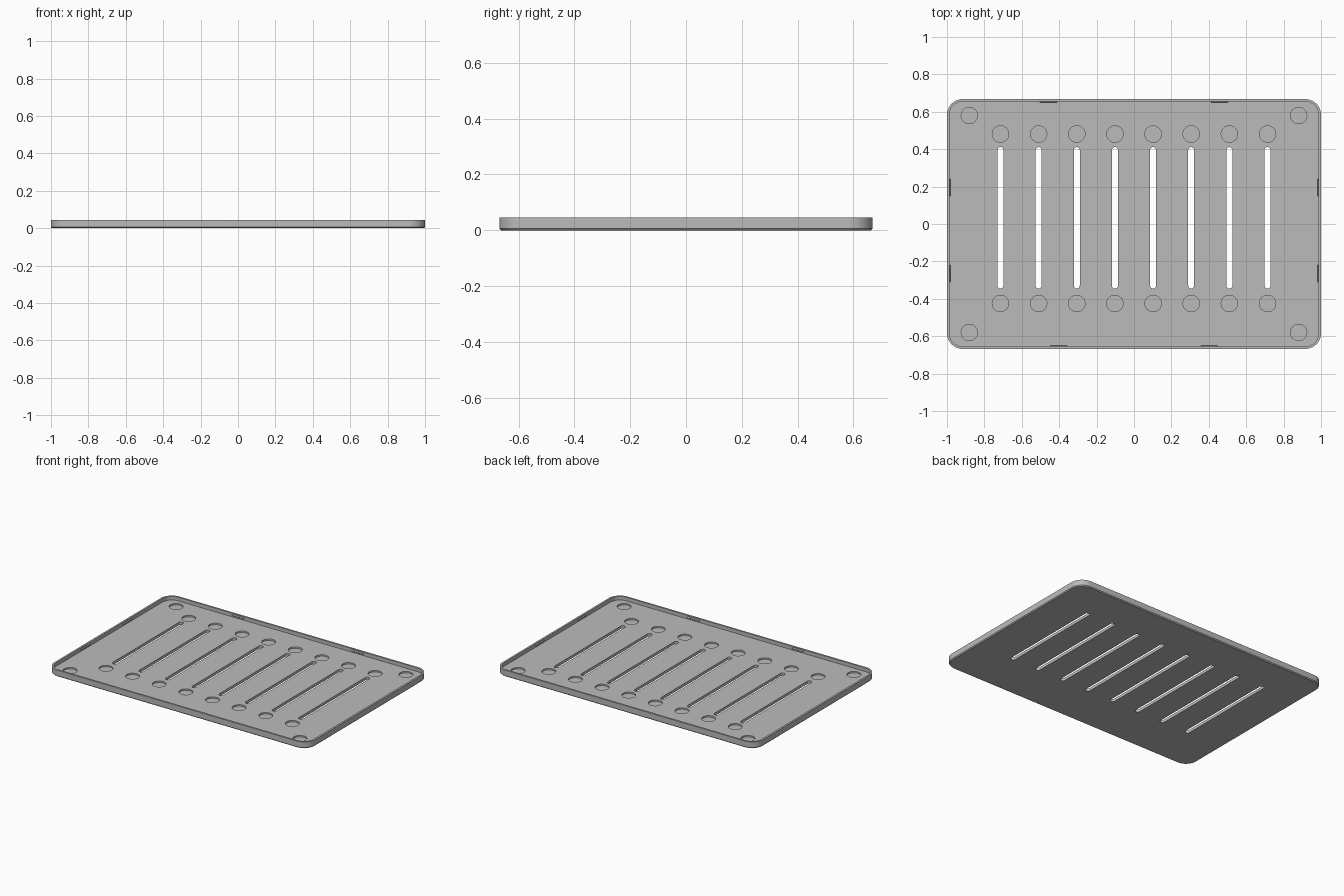
import bpy
import bmesh
from math import sin, cos, pi

if "Cube" in bpy.data.objects:
    bpy.data.objects.remove(bpy.data.objects["Cube"])

HALF_X, HALF_Y, HEIGHT = 1.0, 0.668, 0.045
WALL, FLOOR, RADIUS, CHAMFER = 0.013, 0.02, 0.085, 0.006
COUNT, PITCH = 8, 0.204

grey = bpy.data.materials.new("plain grey")
grey.use_nodes = True
colour = (0.5, 0.5, 0.5, 1)
grey.diffuse_color = colour
grey.node_tree.nodes["Principled BSDF"].inputs["Base Color"].default_value = colour


def outline(hx, hy, r, steps=10, cx=0, cy=0):
    """Points of a rounded rectangle, counter-clockwise."""
    pts = []
    for q, (sx, sy) in enumerate([(1, 1), (-1, 1), (-1, -1), (1, -1)]):
        for i in range(steps + 1):
            a = (q + i / steps) * pi / 2
            pts.append((cx + sx * (hx - r) + r * cos(a), cy + sy * (hy - r) + r * sin(a)))
    return pts


def loft(bm, sections):
    """Closed solid through a list of (points, z) sections."""
    rings = [[bm.verts.new((x, y, z)) for x, y in pts] for pts, z in sections]
    n = len(rings[0])
    for a, b in zip(rings, rings[1:]):
        for i in range(n):
            j = (i + 1) % n
            bm.faces.new((a[i], a[j], b[j], b[i]))
    bm.faces.new(rings[0][::-1])
    bm.faces.new(rings[-1])


def circle(x, y, r, sides=32):
    return [(x + r * cos(2 * pi * i / sides), y + r * sin(2 * pi * i / sides)) for i in range(sides)]


def finish(bm, name):
    bmesh.ops.recalc_face_normals(bm, faces=bm.faces)
    mesh = bpy.data.meshes.new(name)
    bm.to_mesh(mesh)
    bm.free()
    mesh.materials.append(grey)
    obj = bpy.data.objects.new(name, mesh)
    bpy.context.collection.objects.link(obj)
    return obj


# Tray: chamfered base, outer wall, rim, inner wall and floor
def inset(d):
    return outline(HALF_X - d, HALF_Y - d, RADIUS - d)


bm = bmesh.new()
loft(bm, [(inset(CHAMFER), 0), (inset(0), CHAMFER), (inset(0), HEIGHT),
          (inset(WALL), HEIGHT), (inset(WALL), FLOOR)])
tray = finish(bm, "tray")

# Cutter: through slots, each with a round recess beyond both ends
bm = bmesh.new()
recesses = [(sx * 0.88, sy * 0.58) for sx in (-1, 1) for sy in (-1, 1)]
for i in range(COUNT):
    x = (i - (COUNT - 1) / 2) * PITCH
    slot = outline(0.016, 0.378, 0.0159, 6, x, 0.033)
    loft(bm, [(slot, -0.05), (slot, 0.1)])
    recesses += [(x, -0.425), (x, 0.481)]
for x, y in recesses:
    ring = circle(x, y, 0.044)
    loft(bm, [(ring, 0.01), (ring, 0.1)])
cutter = finish(bm, "opening_cutter")
cutter.hide_render = True

cut = tray.modifiers.new("openings", "BOOLEAN")
cut.operation = "DIFFERENCE"
cut.solver = "EXACT"
cut.object = cutter
bpy.ops.object.select_all(action="DESELECT")
tray.select_set(True)
bpy.context.view_layer.objects.active = tray
bpy.ops.object.modifier_apply(modifier=cut.name)
bpy.data.objects.remove(cutter)
bpy.ops.object.shade_smooth_by_angle()


# Snap ridges: small wedges on the inside of the walls
def ridge(name, centre, inward):
    """Triangular prism along the wall at centre, pointing inward."""
    bm = bmesh.new()
    ix, iy = inward
    ends = []
    for t in (-0.045, 0.045):
        ends.append([bm.verts.new((centre[0] + ix * d - iy * t, centre[1] + iy * d + ix * t, z))
                     for d, z in ((-0.002, 0.026), (0.006, 0.033), (-0.002, 0.04))])
    a, b = ends
    bm.faces.new(a)
    bm.faces.new(b[::-1])
    for i in range(3):
        j = (i + 1) % 3
        bm.faces.new((a[i], b[i], b[j], a[j]))
    finish(bm, name)


ix, iy = HALF_X - WALL, HALF_Y - WALL
for side, s in (("left", 1), ("right", -1)):
    ridge(side + "_ridge_back", (s * ix, 0.195), (-s, 0))
    ridge(side + "_ridge_front", (s * ix, -0.265), (-s, 0))
    ridge("back_ridge_" + side, (s * 0.457, iy), (0, -1))
    ridge("front_ridge_" + side, (s * 0.402, -iy), (0, 1))
